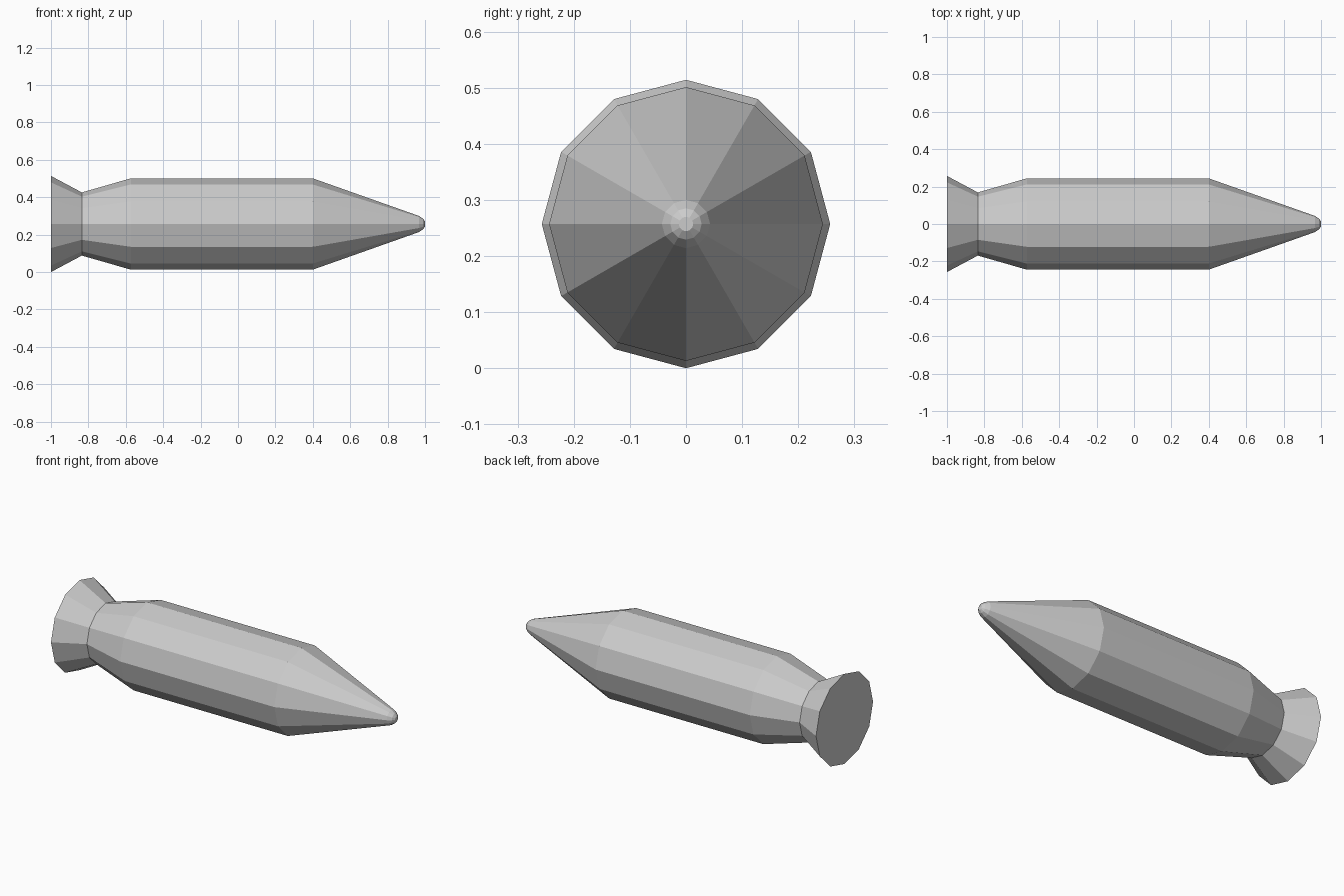
import bpy, bmesh
from math import sin, cos, pi

if "Cube" in bpy.data.objects:
    bpy.data.objects.remove(bpy.data.objects["Cube"])

SIDES = 12
AXIS_Z = 0.257


def lathe(name, profile, cap_start=False, cap_end=False):
    """Flat-faced 12-sided part turned about the x direction from (x, radius) points."""
    bm = bmesh.new()
    rings = []
    for x, r in profile:
        rings.append([bm.verts.new((x, r * cos(2 * pi * i / SIDES),
                                    AXIS_Z + r * sin(2 * pi * i / SIDES)))
                      for i in range(SIDES)])
    for a, b in zip(rings, rings[1:]):
        for i in range(SIDES):
            j = (i + 1) % SIDES
            bm.faces.new((a[i], a[j], b[j], b[i]))
    if cap_start:
        bm.faces.new(rings[0])
    if cap_end:
        bm.faces.new(rings[-1])
    bmesh.ops.recalc_face_normals(bm, faces=bm.faces)
    # open-ended parts: make sure side faces point away from the axis
    f = bm.faces[0]
    c = f.calc_center_median()
    if f.normal.y * c.y + f.normal.z * (c.z - AXIS_Z) < 0:
        bmesh.ops.reverse_faces(bm, faces=bm.faces)
    mesh = bpy.data.meshes.new(name)
    bm.to_mesh(mesh)
    bm.free()
    obj = bpy.data.objects.new(name, mesh)
    bpy.context.collection.objects.link(obj)
    return obj


# Flared tail with a flat closed back
lathe("tail_flare", [(-1.0, 0.257), (-0.835, 0.169)], cap_start=True)

# Main casing: short rear taper, straight barrel, long nose cone
lathe("casing", [(-0.835, 0.169), (-0.573, 0.244), (0.40, 0.244), (0.968, 0.043)])

# Small blunt nose tip
lathe("nose_tip", [(0.968, 0.043), (0.99, 0.028), (1.0, 0.013)], cap_end=True)
